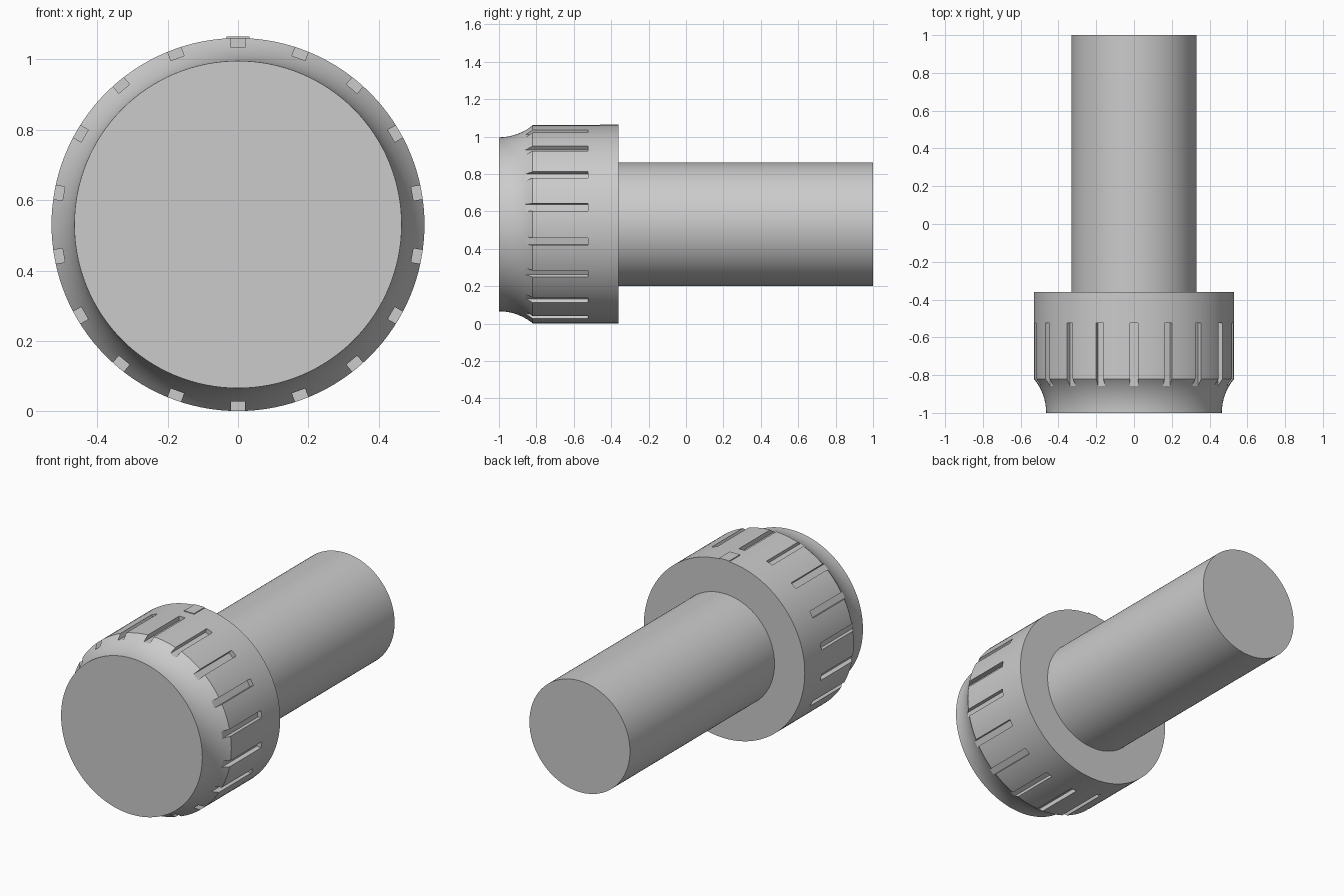
import bpy, bmesh, math
from mathutils import Matrix, Vector

if "Cube" in bpy.data.objects:
    bpy.data.objects.remove(bpy.data.objects["Cube"])

CZ = 0.531          # height of the turning axis
R_HEAD, R_FACE, R_SLOT = 0.53, 0.465, 0.503
SEGS = 128


def make_object(name, bm):
    bmesh.ops.recalc_face_normals(bm, faces=bm.faces)
    mesh = bpy.data.meshes.new(name)
    bm.to_mesh(mesh)
    bm.free()
    ob = bpy.data.objects.new(name, mesh)
    bpy.context.collection.objects.link(ob)
    return ob


def lathe(name, profile):
    """Revolve (radius, y) points around the y axis at height CZ and cap the ends."""
    bm = bmesh.new()
    rings = []
    for r, y in profile:
        rings.append([bm.verts.new((r * math.cos(2 * math.pi * i / SEGS), y,
                                    CZ + r * math.sin(2 * math.pi * i / SEGS)))
                      for i in range(SEGS)])
    for a, b in zip(rings, rings[1:]):
        for i in range(SEGS):
            j = (i + 1) % SEGS
            bm.faces.new((a[i], a[j], b[j], b[i]))
    bm.faces.new(rings[0])
    bm.faces.new(rings[-1])
    return make_object(name, bm)


def add_box(bm, lo, hi, rot=Matrix()):
    lo, hi = Vector(lo), Vector(hi)
    m = (Matrix.Translation((0, 0, CZ)) @ rot @ Matrix.Translation((lo + hi) / 2)
         @ Matrix.Diagonal((*(hi - lo), 1)))
    bmesh.ops.create_cube(bm, size=1, matrix=m)


# Head with concave front flare, stepping down to the shaft
depth, rise = 0.18, R_HEAD - R_FACE
arc_r = (depth ** 2 + rise ** 2) / (2 * rise)
profile = []
for k in range(13):
    d = depth * k / 12
    profile.append((R_FACE + arc_r - math.sqrt(arc_r ** 2 - d ** 2), -1 + d))
profile += [(R_HEAD, -0.36), (0.331, -0.36), (0.331, 1.0)]
knob = lathe("knob_and_shaft", profile)

# Ring of grip slots
bm = bmesh.new()
for k in range(18):
    add_box(bm, (-0.02, -0.95, R_SLOT), (0.02, -0.525, 0.6),
            Matrix.Rotation(math.radians(20 * k), 4, 'Y'))
cutter = make_object("slot_cutters", bm)
cutter.hide_render = True
cutter.hide_viewport = True
mod = knob.modifiers.new("grip_slots", 'BOOLEAN')
mod.operation, mod.object, mod.solver = 'DIFFERENCE', cutter, 'EXACT'

# Apply the cut and smooth the round surfaces
bpy.context.view_layer.objects.active = knob
knob.select_set(True)
bpy.ops.object.modifier_apply(modifier=mod.name)
bpy.data.objects.remove(cutter)
bpy.ops.object.shade_smooth_by_angle(angle=math.radians(15))

# Small raised index tab on top of the head
bm = bmesh.new()
add_box(bm, (-0.033, -0.46, 0.51), (0.033, -0.36, 0.534))
make_object("index_tab", bm)
